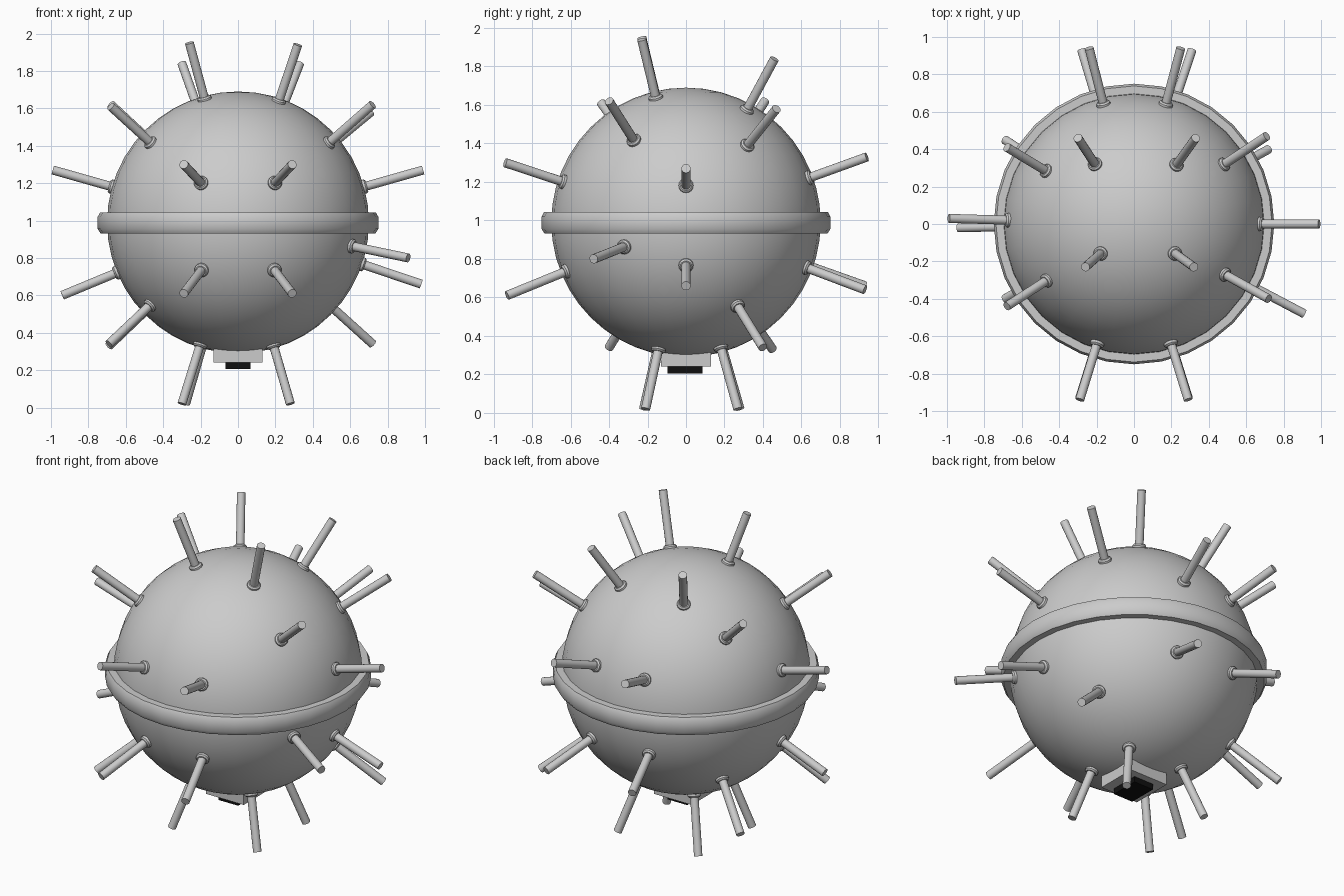
import bpy, bmesh, math
from mathutils import Vector, Matrix

if "Cube" in bpy.data.objects:
    bpy.data.objects.remove(bpy.data.objects["Cube"])

CENTRE = Vector((0, 0, 0.99))
RADIUS = 0.70


def material(name, colour):
    m = bpy.data.materials.new(name)
    m.use_nodes = True
    m.diffuse_color = colour
    m.node_tree.nodes["Principled BSDF"].inputs["Base Color"].default_value = colour
    return m


grey = material("steel grey", (0.6, 0.6, 0.6, 1))
black = material("black", (0.005, 0.005, 0.005, 1))


def finish(obj, name, mat, angle=None):
    obj.name = name
    obj.data.materials.append(mat)
    if angle:
        bpy.ops.object.select_all(action='DESELECT')
        obj.select_set(True)
        bpy.context.view_layer.objects.active = obj
        bpy.ops.object.shade_smooth_by_angle(angle=math.radians(angle))
    return obj


def lathe(name, profile, sides, mat, matrix, angle=35):
    """Spin a (radius, height) profile about its local z axis."""
    bm = bmesh.new()
    rings = []
    for r, h in profile:
        if r == 0:
            rings.append([bm.verts.new((0, 0, h))] * sides)
        else:
            rings.append([bm.verts.new((r * math.cos(math.tau * i / sides),
                                        r * math.sin(math.tau * i / sides), h))
                          for i in range(sides)])
    for low, high in zip(rings, rings[1:]):
        for i in range(sides):
            j = (i + 1) % sides
            corners = dict.fromkeys((low[i], low[j], high[j], high[i]))
            bm.faces.new(list(corners))
    bmesh.ops.recalc_face_normals(bm, faces=bm.faces)
    mesh = bpy.data.meshes.new(name)
    bm.to_mesh(mesh)
    bm.free()
    obj = bpy.data.objects.new(name, mesh)
    bpy.context.collection.objects.link(obj)
    obj.matrix_world = matrix
    return finish(obj, name, mat, angle)


def box(name, size, centre, mat):
    bpy.ops.mesh.primitive_cube_add(size=1, location=centre)
    obj = bpy.context.object
    obj.scale = size
    return finish(obj, name, mat)


# Round hull
bpy.ops.mesh.primitive_uv_sphere_add(segments=32, ring_count=24, radius=RADIUS, location=CENTRE)
finish(bpy.context.object, "hull", grey, 40)

# Belt around the middle, with softened outer edges
belt = [(0.69, -0.058), (0.735, -0.058), (0.75, -0.035),
        (0.75, 0.03), (0.738, 0.053), (0.69, 0.053)]
lathe("belt", belt, 32, grey, Matrix.Translation(CENTRE))

# Base block with a dark foot
box("base_block", (0.26, 0.26, 0.10), (0, 0, 0.29), grey)
box("base_foot", (0.135, 0.18, 0.05), (0, -0.005, 0.23), black)

# Tips of the prongs, grouped by where they sit on the hull
tips = {
    "top": [(-0.26, -0.23, 1.95), (0.32, -0.23, 1.94),
            (-0.30, 0.46, 1.84), (0.33, 0.46, 1.84)],
    "shoulder": [(-0.68, -0.44, 1.61), (0.72, -0.40, 1.62),
                 (-0.68, 0.41, 1.62), (0.71, 0.47, 1.58)],
    "front": [(-0.29, -0.94, 1.30), (0.29, -0.94, 1.30),
              (-0.29, -0.93, 0.61), (0.29, -0.93, 0.61)],
    "back": [(-0.24, 0.94, 1.33), (0.25, 0.94, 1.33),
             (-0.28, 0.93, 0.66), (0.31, 0.93, 0.64)],
    "side": [(-0.99, 0.03, 1.27), (0.99, 0, 1.27),
             (-0.94, -0.02, 0.60), (0.98, 0, 0.66)],
    "lower": [(-0.69, -0.40, 0.34), (0.91, -0.48, 0.80),
              (-0.69, 0.45, 0.33), (0.72, 0.40, 0.34)],
    "bottom": [(-0.30, -0.22, 0.02), (0.28, -0.21, 0.02),
               (-0.28, 0.28, 0.02), (0.28, 0.27, 0.02)],
}

collar = [(0, 0.67), (0.038, 0.67), (0.038, 0.708), (0.03, 0.716), (0, 0.716)]
for group, points in tips.items():
    for n, tip in enumerate(points, 1):
        ray = Vector(tip) - CENTRE
        place = Matrix.Translation(CENTRE) @ ray.to_track_quat('Z', 'Y').to_matrix().to_4x4()
        rod = [(0, 0.66), (0.024, 0.66), (0.024, ray.length), (0, ray.length)]
        lathe(f"{group}_prong_{n}", rod, 16, grey, place)
        lathe(f"{group}_collar_{n}", collar, 16, grey, place)
